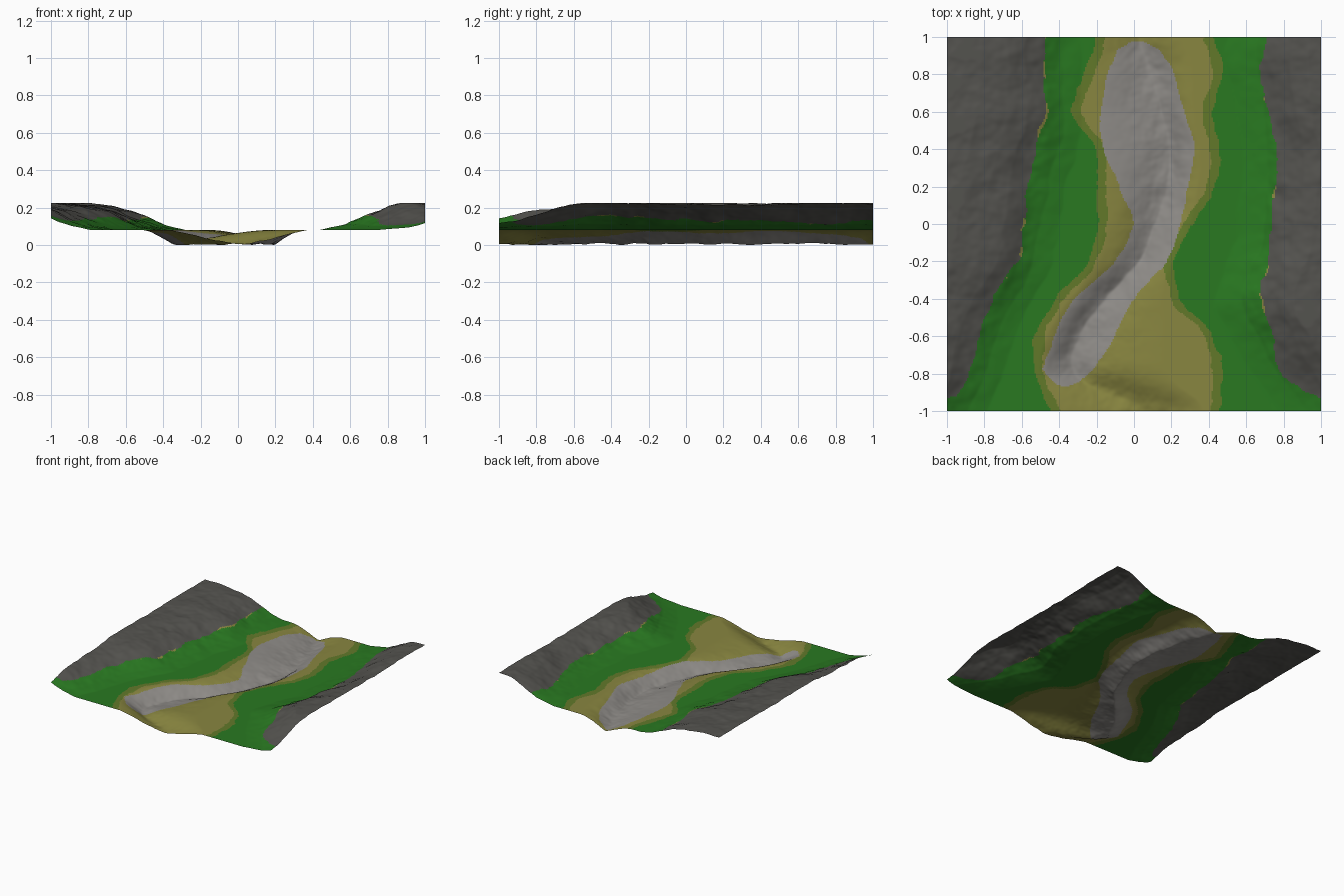
import bpy, bmesh, math
from mathutils import Vector, noise

if "Cube" in bpy.data.objects:
    bpy.data.objects.remove(bpy.data.objects["Cube"])

N = 260          # grid cells per side
TOP = 0.225      # clipped summit height
PLAIN = 0.08     # valley floor height

# Guide lines: x positions (or widths) at y = -1, -0.8 ... 1
HILL_L = [-1.0, -.88, -.83, -.76, -.63, -.59, -.57, -.52, -.48, -.48, -.48]
BANK_L = [-.45, -.53, -.52, -.42, -.25, -.20, -.20, -.20, -.33, -.27, -.20]
BED_L = [-.48, -.49, -.42, -.32, -.10, 0, -.08, -.16, -.18, -.14, -.07]
RIVER = [.03, -.32, -.29, -.15, .03, .12, .18, .19, .14, .09, .02]
BED_R = [-.25, -.22, -.11, 0, .17, .25, .29, .32, .27, .21, .10]
BANK_R = [.46, .47, .42, .25, .22, .31, .44, .45, .42, .47, .43]
HILL_R = [1.08, .79, .74, .68, .71, .73, .76, .76, .72, .68, .70]
RISE_R = [1.01, .88, .77, .69, .75, .79, .82, .82, .79, .76, .76]
CREST = [.155, .172, .216, .225, .222, .22, .215, .217, .222, .222, .225]
WALL_L = [.40, .18, .18, .20, .24, .28, .32, .34, .34, .30, .24]
WALL_R = [.34, .50, .45, .30, .18, .17, .16, .16, .18, .22, .24]

# Hill profiles: (distance past the rise line, height)
SLOPE_L = [(-.2, .08), (-.1, .1), (0, .14), (.1, .18), (.2, .203), (.36, .225)]
SLOPE_R = [(-.25, .08), (-.1, .11), (0, .16), (.08, .2), (.17, .225)]


def along(vals, y):
    """Smooth interpolation of a guide line."""
    t = min(max((y + 1) * 5, 0), 9.9999)
    i = int(t)
    f = t - i
    a, b = vals[max(i - 1, 0)], vals[i]
    c, d = vals[i + 1], vals[min(i + 2, 10)]
    return b + .5 * f * (c - a + f * (2*a - 5*b + 4*c - d + f * (3*(b - c) + d - a)))


def profile(points, d):
    if d <= points[0][0]:
        return points[0][1]
    for (d0, z0), (d1, z1) in zip(points, points[1:]):
        if d <= d1:
            return z0 + (z1 - z0) * (d - d0) / (d1 - d0)
    return points[-1][1]


def rough(x, y, scale, seed):
    p = Vector((x * scale, y * scale, seed))
    return noise.noise(p) + .5 * noise.noise(p * 2.1) + .25 * noise.noise(p * 4.3)


def height(x, y):
    # rocky hills on both sides, lower towards the front
    wob = .03 * rough(x, y, 4, 1.7)
    crest = along(CREST, y)
    left = profile(SLOPE_L, along(HILL_L, y) - x + wob)
    right = profile(SLOPE_R, x - along(RISE_R, y) + wob)
    right = PLAIN + (right - PLAIN) * (crest - PLAIN) / (TOP - PLAIN)
    z = min(max(left, right), crest + .01)
    hill = min((z - PLAIN) / .06, 1)
    z += hill * .010 * rough(x, y, 6, 5.2)
    # river channel, opening into a bowl at the front
    c = along(RIVER, y) + .015 * rough(x, y, 5, 9.1)
    s = (x - c) / along(WALL_R, y) if x > c else (c - x) / along(WALL_L, y)
    if s < 1:
        k = 1.4 + .5 * min(max((-.75 - y) / .2, 0), 1)
        cut = 1 - s ** k * (2.2 - 1.2 * s)
        z -= (.075 + .008 * rough(x, y, 8, 3.3)) * max(cut, 0)
    return min(max(z, 0), TOP)


def colour(x, y):
    w = .02 * rough(x, y, 9, 8.4)
    hl, hr = along(HILL_L, y), along(HILL_R, y)
    # sandy specks at the foot of the rocks
    edge = min(abs(x - hl - w), abs(x - hr - w) + .004)
    if edge < .008 and y > -.6 and noise.noise(Vector((x * 12, y * 12, 4.4))) > .2:
        return 2
    if y > -.93 + w and (x < hl + w or x > hr + w):
        return 0
    # river bed, with rounded ends
    bl, br = along(BED_L, y), along(BED_R, y)
    end = min(max(min((y + .87) / .1, (.98 - y) / .05), 0), 1)
    if abs(x + w * .6 - (bl + br) / 2) < (br - bl) / 2 * math.sqrt(end):
        return 1
    # sandy bank and its mossy rim
    inside = min(x - along(BANK_L, y), along(BANK_R, y) - x) + w
    if inside > .05:
        return 2
    return 3 if inside > 0 else 4


def material(name, rgb):
    m = bpy.data.materials.new(name)
    lin = [((v / 255 + .055) / 1.055) ** 2.4 for v in rgb]
    m.diffuse_color = (*lin, 1)
    m.use_nodes = True
    m.node_tree.nodes["Principled BSDF"].inputs["Base Color"].default_value = m.diffuse_color
    return m


# Valley terrain: one open displaced grid
bm = bmesh.new()
bmesh.ops.create_grid(bm, x_segments=N, y_segments=N, size=1)
for f in bm.faces:
    p = f.calc_center_median()
    f.material_index = colour(p.x, p.y)
    f.smooth = True
for v in bm.verts:
    v.co.z = height(v.co.x, v.co.y)
low = min(v.co.z for v in bm.verts)
for v in bm.verts:
    v.co.z -= low
mesh = bpy.data.meshes.new("valley_terrain")
bm.to_mesh(mesh)
bm.free()
for name, rgb in (("hill_rock", (84, 83, 79)), ("river_bed_stone", (143, 140, 136)),
                  ("bank_sand", (137, 134, 64)), ("mossy_rim", (98, 121, 42)),
                  ("grass", (41, 121, 33))):
    mesh.materials.append(material(name, rgb))
terrain = bpy.data.objects.new("valley_terrain", mesh)
bpy.context.collection.objects.link(terrain)
